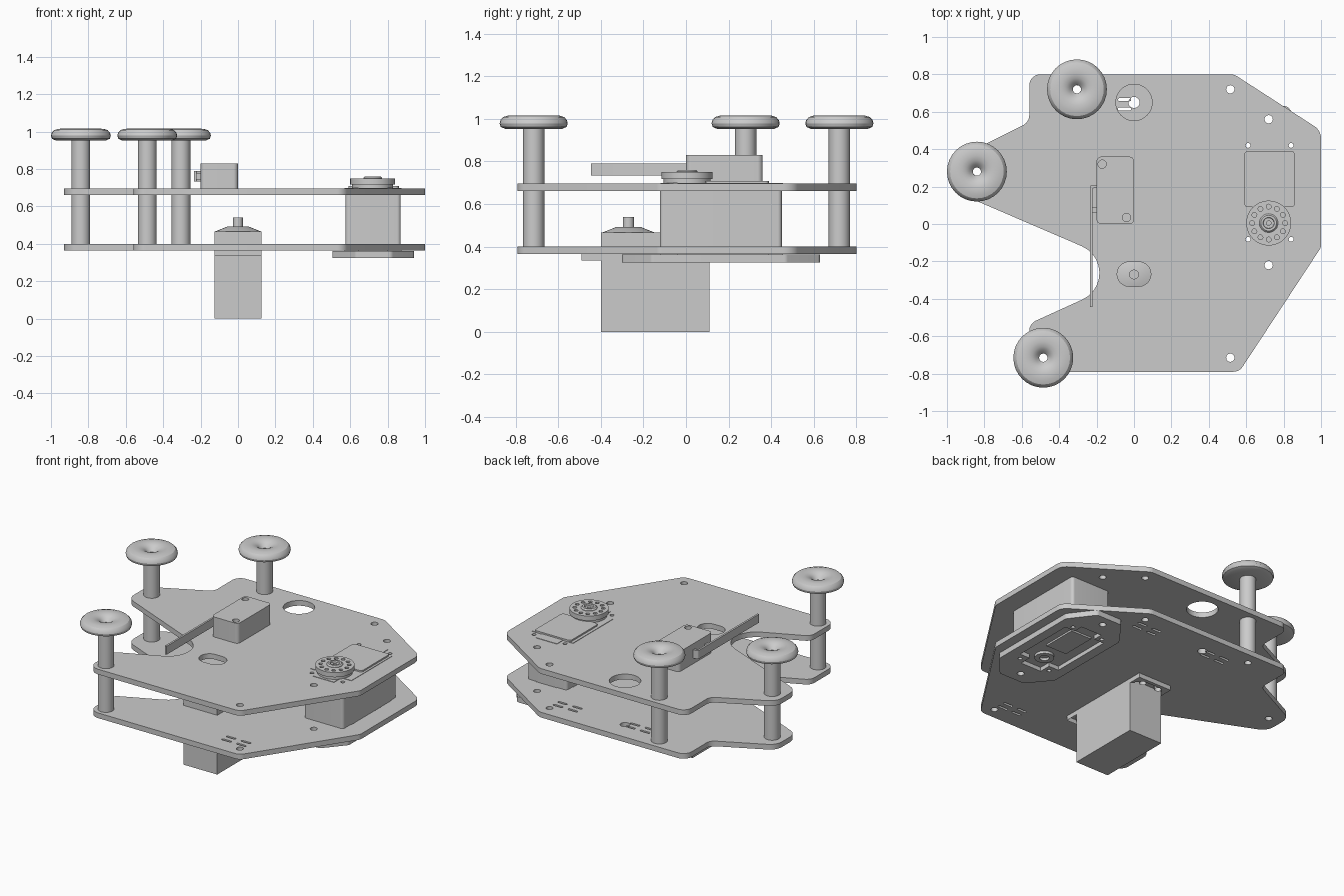
import bpy, bmesh, math
from mathutils import Vector

if "Cube" in bpy.data.objects:
    bpy.data.objects.remove(bpy.data.objects["Cube"])


def rounded(corners):
    """Corners (x, y, radius) to an outline with rounded corners."""
    out, n = [], len(corners)
    for i, (x, y, r) in enumerate(corners):
        p = Vector((x, y))
        a = (Vector(corners[i - 1][:2]) - p).normalized()
        b = (Vector(corners[(i + 1) % n][:2]) - p).normalized()
        if r == 0:
            out.append(p)
            continue
        half = a.angle(b) / 2
        centre = p + (a + b).normalized() * (r / math.sin(half))
        t = r / math.tan(half)
        u, v = p + a * t - centre, p + b * t - centre
        sweep = u.angle_signed(v)
        steps = 10
        for k in range(steps + 1):
            w = u.copy()
            ang = -sweep * k / steps
            c, s = math.cos(ang), math.sin(ang)
            out.append(centre + Vector((w.x * c - w.y * s, w.x * s + w.y * c)))
    return out


def rect(x0, x1, y0, y1, r=0):
    return rounded([(x0, y0, r), (x1, y0, r), (x1, y1, r), (x0, y1, r)])


def circle(x, y, r, n=24):
    return [(x + r * math.cos(2 * math.pi * i / n), y + r * math.sin(2 * math.pi * i / n)) for i in range(n)]


def slab(name, outline, z0, z1, holes=()):
    """Flat outline with holes, extruded from z0 to z1."""
    cu = bpy.data.curves.new(name, 'CURVE')
    cu.dimensions = '2D'
    cu.fill_mode = 'BOTH'
    cu.extrude = (z1 - z0) / 2
    for loop in [outline, *holes]:
        sp = cu.splines.new('POLY')
        sp.points.add(len(loop) - 1)
        for pt, co in zip(sp.points, loop):
            pt.co = (co[0], co[1], 0, 1)
        sp.use_cyclic_u = True
    ob = bpy.data.objects.new(name, cu)
    ob.location.z = (z0 + z1) / 2
    bpy.context.collection.objects.link(ob)
    finish(ob, True)
    return ob


def finish(ob, convert=False):
    bpy.ops.object.select_all(action='DESELECT')
    ob.select_set(True)
    bpy.context.view_layer.objects.active = ob
    if convert:
        bpy.ops.object.convert(target='MESH')
        bm = bmesh.new()
        bm.from_mesh(ob.data)
        bmesh.ops.remove_doubles(bm, verts=bm.verts, dist=1e-5)
        bmesh.ops.recalc_face_normals(bm, faces=bm.faces)
        bm.to_mesh(ob.data)
        bm.free()
    bpy.ops.object.shade_smooth_by_angle(angle=math.radians(30))


def lathe(name, x, y, profile, n=32):
    """Closed (radius, z) profile spun about a vertical axis."""
    bm = bmesh.new()
    rings = [[bm.verts.new((x + r * math.cos(2 * math.pi * i / n), y + r * math.sin(2 * math.pi * i / n), z))
              for i in range(n)] for r, z in profile]
    for k in range(len(rings)):
        a, b = rings[k - 1], rings[k]
        for i in range(n):
            j = (i + 1) % n
            bm.faces.new((a[i], a[j], b[j], b[i]))
    bmesh.ops.recalc_face_normals(bm, faces=bm.faces)
    me = bpy.data.meshes.new(name)
    bm.to_mesh(me)
    bm.free()
    ob = bpy.data.objects.new(name, me)
    bpy.context.collection.objects.link(ob)
    finish(ob)


# shared outlines
PLATE = rounded([(-.56, .80, .06), (.535, .80, .07), (1, .50, .08), (1, -.125, .05), (.563, -.79, .06),
                 (-.56, -.79, .07), (-.56, -.533, .06), (.045, -.258, .156), (-.93, .161, .09),
                 (-.93, .36, .09), (-.56, .545, .06)])
PLUS = rounded([(x, y, 0) for x, y in [
    (.645, -.12), (.80, -.12), (.80, -.04), (.875, -.04), (.875, .39), (.80, .39),
    (.80, .455), (.645, .455), (.645, .39), (.57, .39), (.57, -.04), (.645, -.04)]])
POSTS = [(-.305, .72), (-.84, .28), (-.485, -.715)]
BOLTS = [circle(x, y, .022) for x, y in POSTS + [(.515, .72), (.72, .56), (.72, -.22), (.515, -.715)]]
SERVO_BOLTS = [circle(x, y, .013, 16) for x in (.61, .84) for y in (-.082, .42)]

# chassis plates
slots = [rect(x - .035, x + .035, y - .008, y + .008, .007)
         for cx, cy in [(.38, .64), (-.16, .64), (.38, -.64)]
         for x in (cx, cx + .11) for y in (cy - .025, cy + .025)]
MOTOR = rect(-.125, .125, -.40, .11)
octagon = rounded([(x, y, .03) for x, y in [
    (.505, -.15), (.505, .46), (.63, .63), (.82, .63), (.94, .47), (.94, -.16), (.82, -.30), (.63, -.30)]])
lower_holes = BOLTS[:4] + [BOLTS[6]] + [circle(0, .65, .03)]
slab("lower_plate", PLATE, .365, .40, lower_holes + BOLTS[4:6] + slots + [MOTOR, PLUS] + SERVO_BOLTS)
slab("upper_plate", PLATE, .66, .695, BOLTS + SERVO_BOLTS + [
    PLUS, circle(0, .65, .097, 40), rect(-.09, .09, -.333, -.203, .064)])
slab("servo_support_plate", octagon, .325, .362, [PLUS, BOLTS[4], BOLTS[5]] + SERVO_BOLTS)

# standoff posts and rounded caps
for i, (x, y) in enumerate(POSTS):
    for z0, z1 in [(.40, .66), (.695, .955)]:
        slab(f"post_{i}_{'lower' if z0 < .5 else 'upper'}", circle(x, y, .05, 32), z0, z1, [circle(x, y, .022)])
    lathe(f"cap_{i}", x, y, [(.022, .955), (.135, .953), (.155, .962), (.16, .978), (.156, .994), (.143, 1.008),
                             (.12, 1.015), (.085, 1.016), (.06, 1.01), (.04, .998), (.022, .975)])

# large servo between the plates
slab("servo_body", rect(.575, .87, -.122, .45, .02), .385, .66, SERVO_BOLTS)
slab("servo_bottom", PLUS, .352, .385)
slab("servo_bottom_boss", circle(.72, .005, .06), .335, .352, [circle(.72, .005, .03)])
slab("servo_bottom_ridge", rect(.645, .80, .12, .36), .34, .352)
slab("servo_top", PLUS, .66, .698)
slab("servo_top_ridge", rect(.59, .86, .09, .39, .02), .698, .708)
slab("servo_collar", circle(.72, .005, .11, 40), .698, .717)
ring = [circle(.72 + .088 * math.cos(a * math.pi / 6), .005 + .088 * math.sin(a * math.pi / 6), .013, 12)
        for a in range(12)]
slab("servo_horn", circle(.72, .005, .12, 48), .717, .749, ring + [circle(.72, .005, .05)])
lathe("servo_horn_hub", .72, .005, [(.012, .717), (.05, .717), (.05, .752), (.042, .76), (.03, .76), (.028, .75), (.012, .75)])

# small servo hanging below the lower plate
slab("motor_body", MOTOR, 0, .36)
tabs = [circle(x, y, .022, 16) for x in (-.06, .06) for y in (-.445, .155)]
slab("motor_flange", rect(-.125, .125, -.49, .20), .335, .365, tabs + [MOTOR])
slab("motor_gearbox", MOTOR, .36, .465)
lathe("motor_collar", 0, -.27, [(.005, .46), (.12, .46), (.12, .467), (.055, .493), (.005, .493)])
slab("motor_shaft", circle(0, -.27, .026), .49, .54)

# limit switch with long lever
slab("switch_body", rect(-.20, 0, 0, .36, .025), .695, .83, [circle(-.17, .32, .022), circle(-.04, .035, .022)])
slab("switch_lever", rounded([(-.235, -.445, 0), (-.222, -.445, 0), (-.222, .19, .006), (-.198, .195, 0),
                              (-.198, .21, 0), (-.235, .208, .012)]), .733, .79)
slab("switch_button", rect(-.222, -.20, .06, .09), .745, .78)
